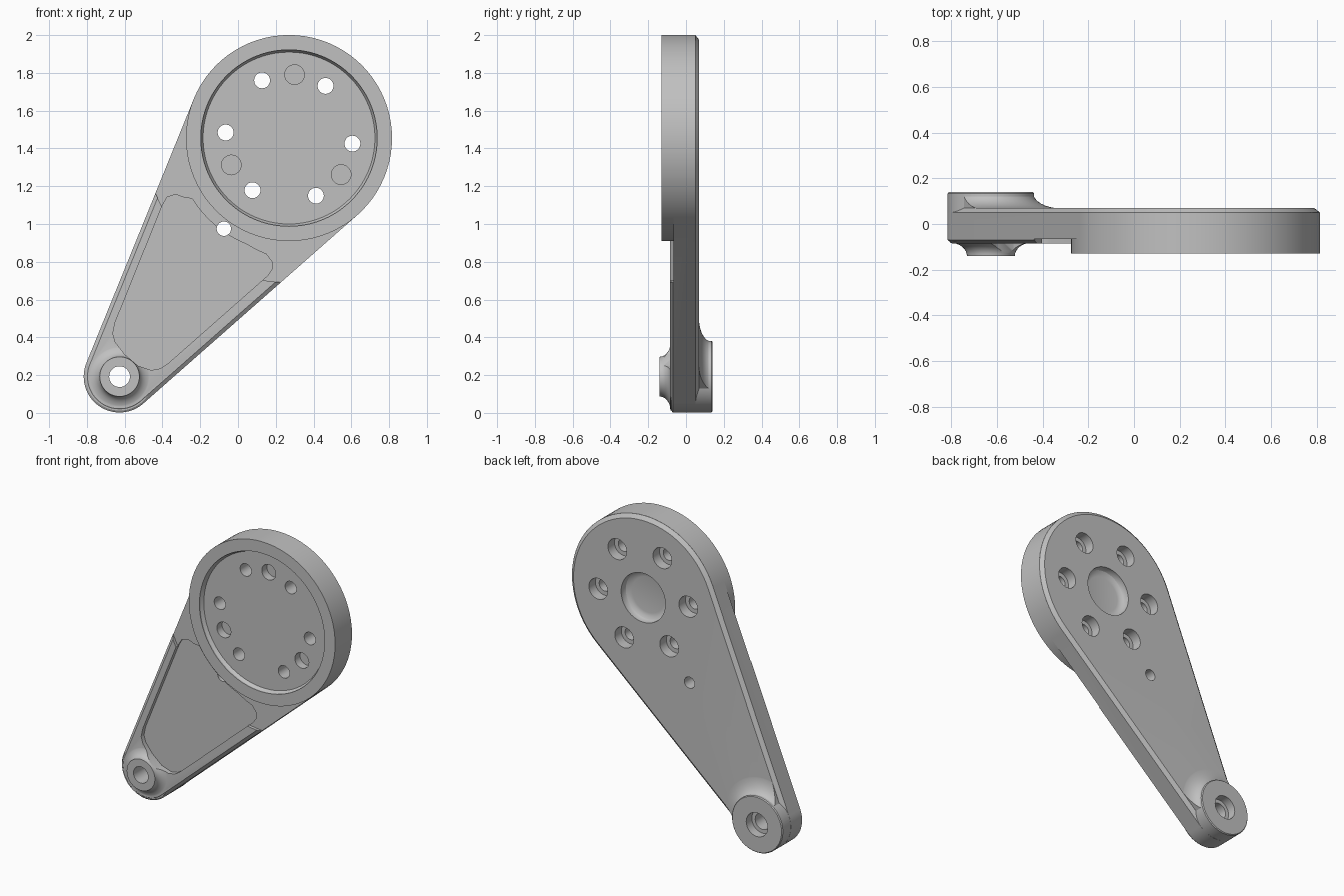
import bpy, bmesh
from math import sin, cos, pi, atan2, acos, hypot, radians

if "Cube" in bpy.data.objects:
    bpy.data.objects.remove(bpy.data.objects["Cube"], do_unlink=True)

HUB, HUB_R = (0.27, 1.455), 0.545
PIN, PIN_R = (-0.627, 0.192), 0.19

metal = bpy.data.materials.new("plain grey")
metal.use_nodes = True
GREY = (0.53, 0.53, 0.53, 1)
metal.diffuse_color = GREY
metal.node_tree.nodes["Principled BSDF"].inputs["Base Color"].default_value = GREY


def arc(c, r, a0, a1, n):
    return [(c[0] + r * cos(a0 + (a1 - a0) * i / n),
             c[1] + r * sin(a0 + (a1 - a0) * i / n)) for i in range(n + 1)]


def loft(name, sections):
    """Closed solid through (y, outline) sections, outlines in x and z."""
    bm = bmesh.new()
    rings = [[bm.verts.new((x, y, z)) for x, z in pts] for y, pts in sections]
    n = len(rings[0])
    for a, b in zip(rings, rings[1:]):
        for i in range(n):
            j = (i + 1) % n
            bm.faces.new((a[i], a[j], b[j], b[i]))
    bm.faces.new(rings[0])
    bm.faces.new(rings[-1])
    bmesh.ops.recalc_face_normals(bm, faces=bm.faces)
    mesh = bpy.data.meshes.new(name)
    bm.to_mesh(mesh)
    bm.free()
    mesh.materials.append(metal)
    ob = bpy.data.objects.new(name, mesh)
    bpy.context.collection.objects.link(ob)
    return ob


def turned(name, c, profile, n=64):
    """Round solid about a y axis from (y, radius) pairs."""
    return loft(name, [(y, arc(c, r, 0, 2 * pi * (n - 1) / n, n - 1)) for y, r in profile])


def combine(ob, tool, op):
    mod = ob.modifiers.new(op, 'BOOLEAN')
    mod.operation, mod.object, mod.solver = op, tool, 'EXACT'
    bpy.context.view_layer.objects.active = ob
    bpy.ops.object.modifier_apply(modifier=mod.name)
    bpy.data.objects.remove(tool, do_unlink=True)


def outline(inset):
    """Two end circles joined by their tangents."""
    dx, dz = HUB[0] - PIN[0], HUB[1] - PIN[1]
    a, b = atan2(dz, dx), acos((PIN_R - HUB_R) / hypot(dx, dz))
    return (arc(HUB, HUB_R - inset, a - b, a + b, 48)
            + arc(PIN, PIN_R - inset, a + b, a + 2 * pi - b, 28))


# Tapered arm plate with chamfered edges
arm = loft("lever_arm", [(-0.085, outline(0.02)), (-0.07, outline(0)),
                         (0.05, outline(0)), (0.07, outline(0.025))])
# Clearance step around the hub
combine(arm, turned("clearance", HUB, [(-0.3, 0.765), (-0.065, 0.765)], 96), 'DIFFERENCE')

# Hub disc
combine(arm, turned("hub_disc", HUB, [(-0.13, HUB_R + 0.0005), (0.0495, HUB_R + 0.0005)], 80), 'UNION')

# Front pin boss with concave fillet
steps = [i * pi / 16 for i in range(9)]
front = [(-0.14 + 0.058 * sin(t), 0.105 + 0.075 * (1 - cos(t))) for t in steps]
combine(arm, turned("front_boss", PIN, front + [(0, 0.18)]), 'UNION')

# Back pin boss, its fillet trimmed to the arm outline
back = [(0.137 - 0.068 * sin(t), 0.185 + 0.12 * (1 - cos(t))) for t in steps]
fillet = turned("boss_fillet", PIN, back + [(0.01, 0.305)])
combine(fillet, loft("trim", [(-0.1, outline(0.0255)), (0.3, outline(0.0255))]), 'INTERSECT')
combine(arm, fillet, 'UNION')
combine(arm, turned("back_boss", PIN, [(0.0, 0.1895), (0.134, 0.1895), (0.14, 0.184)]), 'UNION')

# Web pocket with rounded corners
pocket = [(-0.65, 0.48), (-0.40, 1.10), (-0.375, 1.142), (-0.33, 1.157), (-0.285, 1.14)]
pocket += arc(HUB, 0.605, radians(212), radians(248), 12)
pocket += [(0.10, 0.862), (0.15, 0.84), (0.18, 0.80), (0.18, 0.76), (0.155, 0.725),
           (-0.37, 0.262), (-0.41, 0.235), (-0.46, 0.226), (-0.53, 0.25),
           (-0.60, 0.31), (-0.65, 0.375), (-0.663, 0.42)]
combine(arm, loft("pocket", [(-0.3, pocket), (-0.055, pocket)]), 'DIFFERENCE')

# Hub recesses, front and back
combine(arm, turned("face_recess", HUB, [(-0.3, 0.467), (-0.12, 0.467), (-0.1, 0.455)], 80), 'DIFFERENCE')
combine(arm, turned("back_recess", HUB, [(0.015, 0.12), (0.019, 0.142), (0.03, 0.158),
                                         (0.045, 0.165), (0.3, 0.165)]), 'DIFFERENCE')

# Bolt circle: counterbored through holes and blind dowel holes
for k in range(6):
    a = radians(60 * k - 5)
    c = (HUB[0] + 0.337 * cos(a), HUB[1] + 0.337 * sin(a))
    combine(arm, turned("bolt_hole", c, [(-0.3, 0.042), (0, 0.042), (0.0001, 0.07), (0.3, 0.07)], 32), 'DIFFERENCE')
for k in range(3):
    a = radians(120 * k + 85)
    c = (HUB[0] + 0.337 * cos(a), HUB[1] + 0.337 * sin(a))
    combine(arm, turned("dowel_hole", c, [(-0.3, 0.052), (-0.045, 0.052)], 32), 'DIFFERENCE')

# Pin bore and small arm hole
combine(arm, turned("pin_bore", PIN, [(-0.3, 0.055), (0.08, 0.055), (0.0801, 0.08), (0.3, 0.08)], 32), 'DIFFERENCE')
combine(arm, turned("arm_hole", (-0.075, 0.975), [(-0.3, 0.038), (0.3, 0.038)], 32), 'DIFFERENCE')

# Smooth round walls, crisp edges
bpy.ops.object.select_all(action='DESELECT')
arm.select_set(True)
bpy.context.view_layer.objects.active = arm
bpy.ops.object.shade_smooth_by_angle(angle=radians(25))
